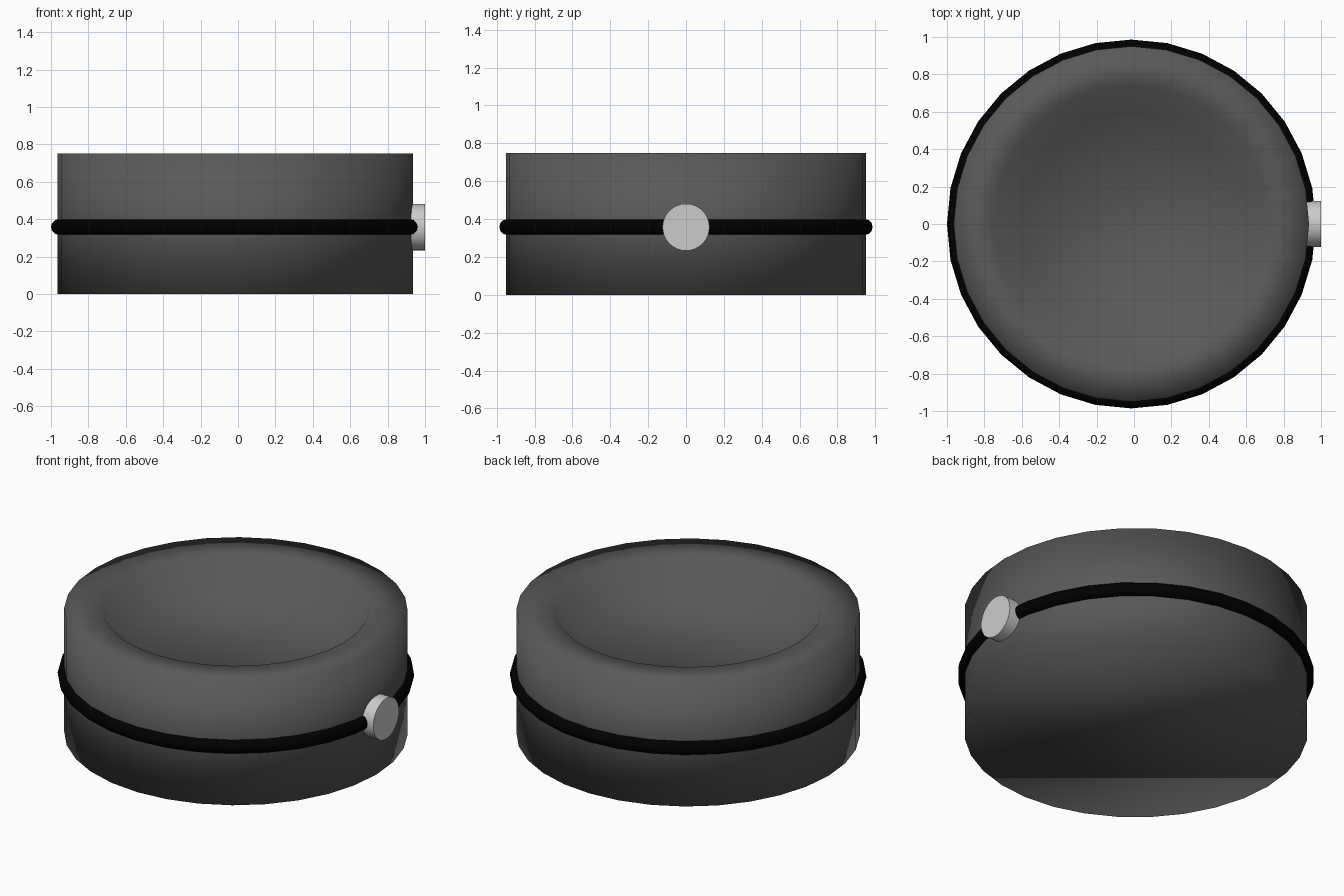
import bpy, bmesh, math

if "Cube" in bpy.data.objects:
    bpy.data.objects.remove(bpy.data.objects["Cube"])

CX = -0.014      # the body sits slightly left so the button ends at x = 1
SEGS = 32


def colour(obj, name, value):
    mat = bpy.data.materials.new(name)
    mat.diffuse_color = (value, value, value, 1)
    mat.use_nodes = True
    mat.node_tree.nodes["Principled BSDF"].inputs["Base Color"].default_value = mat.diffuse_color
    obj.data.materials.append(mat)


# Body: 32-sided drum with a sloped dish in the top, smooth all over
profile = [(0.95, 0.0), (0.95, 0.75), (0.735, 0.75), (0.59, 0.57)]
bm = bmesh.new()
rings = []
for r, z in profile:
    rings.append([bm.verts.new((r * math.cos(2 * math.pi * i / SEGS),
                                r * math.sin(2 * math.pi * i / SEGS), z))
                  for i in range(SEGS)])
for lower, upper in zip(rings, rings[1:]):
    for i in range(SEGS):
        j = (i + 1) % SEGS
        bm.faces.new((lower[i], lower[j], upper[j], upper[i]))
bm.faces.new(rings[0][::-1])
bm.faces.new(rings[-1])
for f in bm.faces:
    f.smooth = True
mesh = bpy.data.meshes.new("body")
bm.to_mesh(mesh)
bm.free()
body = bpy.data.objects.new("body", mesh)
body.location.x = CX
bpy.context.collection.objects.link(body)
colour(body, "dark_grey", 0.1)

# Band: thin black tube around the waist
bpy.ops.mesh.primitive_torus_add(major_radius=0.944, minor_radius=0.042,
                                 major_segments=SEGS, minor_segments=12,
                                 location=(CX, 0, 0.358))
band = bpy.context.object
band.name = "band"
bpy.ops.object.shade_smooth()
colour(band, "black", 0.0)

# Button: short round cap on the right side
bpy.ops.mesh.primitive_cylinder_add(vertices=32, radius=0.124, depth=0.08,
                                    location=(0.96, 0, 0.357),
                                    rotation=(0, math.pi / 2, 0))
button = bpy.context.object
button.name = "button"
bpy.ops.object.shade_smooth_by_angle(angle=math.radians(30))
